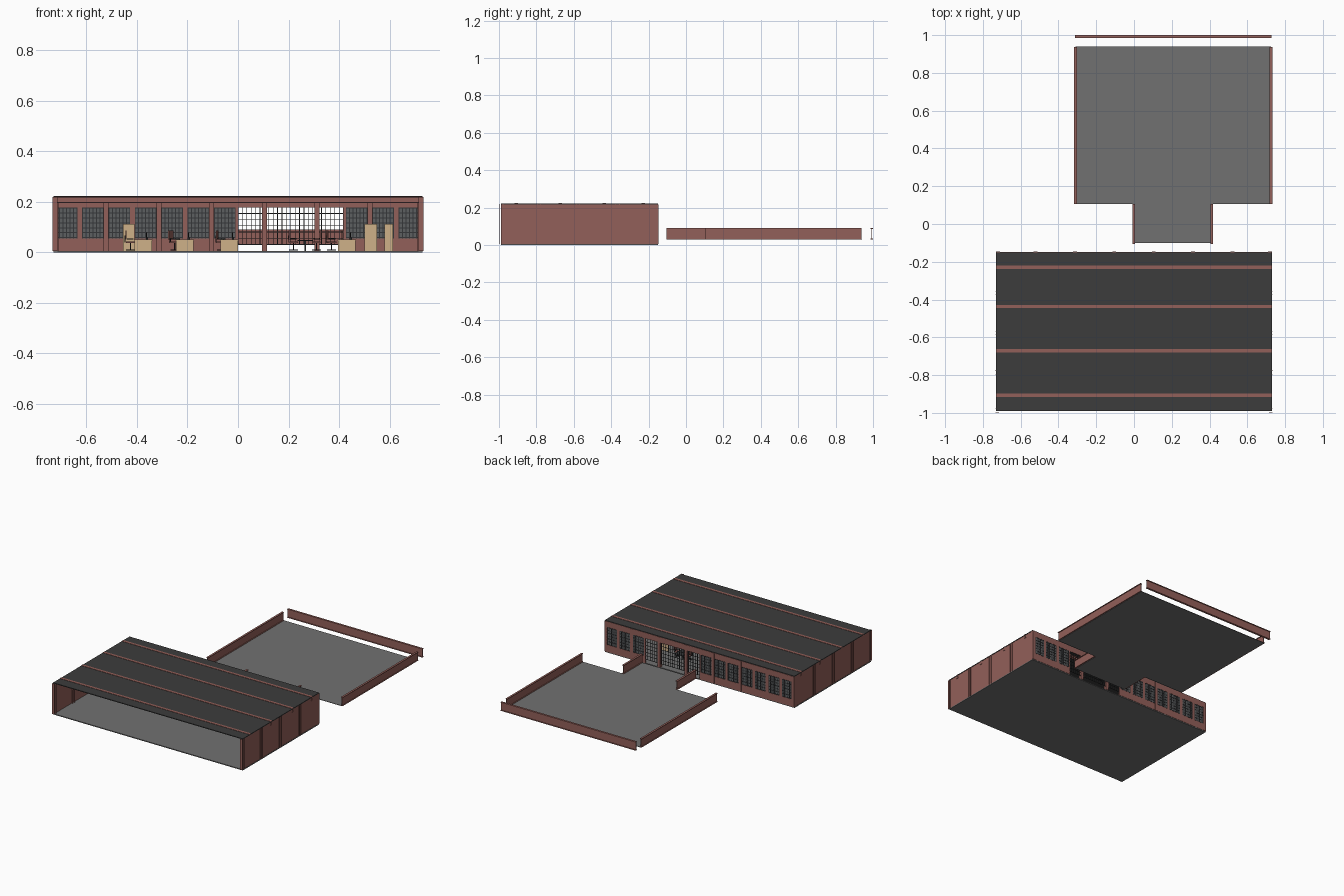
import bpy, bmesh, math
from mathutils import Matrix, Vector


def mat(name, r, g, b):
    m = bpy.data.materials.new(name)
    m.diffuse_color = (r, g, b, 1)
    return m


RED = mat("rust red steel", 0.29, 0.115, 0.10)
ROOF = mat("dark roof grey", 0.045, 0.045, 0.045)
GREY = mat("floor grey", 0.165, 0.165, 0.165)
BAR = mat("window bar grey", 0.035, 0.037, 0.04)
PANE = mat("pane grey", 0.11, 0.115, 0.12)
TAN = mat("light wood", 0.62, 0.44, 0.25)
BLACK = mat("black plastic", 0.02, 0.02, 0.022)


def boxes(name, material, spans):
    """One object from boxes given as (x0, x1, y0, y1, z0, z1)."""
    bm = bmesh.new()
    for x0, x1, y0, y1, z0, z1 in spans:
        c = Vector(((x0 + x1) / 2, (y0 + y1) / 2, (z0 + z1) / 2))
        bmesh.ops.create_cube(bm, size=1, matrix=Matrix.Translation(c) @ Matrix.Diagonal((x1 - x0, y1 - y0, z1 - z0, 1)))
    me = bpy.data.meshes.new(name)
    bm.to_mesh(me)
    bm.free()
    me.materials.append(material)
    ob = bpy.data.objects.new(name, me)
    bpy.context.collection.objects.link(ob)
    return ob


W, Y0, Y1 = 0.73, -0.99, -0.15     # building half width, front and back
BAY = 2 * W / 7
FL = 0.006                         # floor top

# Floor and roof
boxes("building_floor", GREY, [(-W, W, Y0, Y1, 0, FL)])
boxes("roof_panel", ROOF, [(-W, W, Y0, Y1, 0.216, 0.221)])

# Roof I-beams crossing the building
beams = []
for y in (-0.228, -0.437, -0.672, -0.907):
    beams += [(-W, W, y - 0.009, y + 0.009, 0.219, 0.223),
              (-W, W, y - 0.003, y + 0.003, 0.199, 0.219),
              (-W, W, y - 0.009, y + 0.009, 0.195, 0.199)]
boxes("roof_beams", RED, beams)

# Side walls with I-section columns
walls, cols = [], []
for s in (-1, 1):
    a, b = sorted((s * 0.722, s * 0.728))
    walls.append((a, b, Y0, Y1, FL - 0.002, 0.217))
    for y in (-0.988, -0.785, -0.577, -0.365):
        a, b = sorted((s * 0.714, s * 0.733))
        cols += [(a, b, y - 0.011, y - 0.008, FL, 0.219), (a, b, y + 0.008, y + 0.011, FL, 0.219)]
boxes("side_walls", RED, walls)
boxes("side_columns", RED, cols)

# Back wall: low wall, header, columns and mullions; slots 7-10 are open
A, B = Y1 - 0.005, Y1 + 0.002
boxes("back_low_wall", RED, [(-W, 0, A, B, FL, 0.055), (BAY * 2, W, A, B, FL, 0.055)])
boxes("back_header", RED, [(-W, W, A, B, 0.178, 0.217)])
cx = [-W + 0.01] + [-W + BAY * k for k in range(1, 7)] + [W - 0.01]
boxes("back_columns", RED, [(x - 0.01, x + 0.01, Y1 - 0.016, Y1 + 0.004, FL, 0.216) for x in cx])
mull, panes, bars, grid = [], [], [], []
for i in range(14):
    x0 = -W + i * BAY / 2
    x1 = x0 + BAY / 2
    if 7 <= i <= 10:               # open grille
        for k in range(7):
            x = x0 + (x1 - x0) * k / 6
            grid.append((x - 0.0013, x + 0.0013, A + 0.002, B - 0.002, 0.03, 0.18))
        for k in range(7):
            z = 0.032 + 0.0243 * k
            grid.append((x0, x1, A + 0.002, B - 0.002, z - 0.0013, z + 0.0013))
        continue
    mull += [(x0, x0 + 0.009, A, B, 0.055, 0.178), (x1 - 0.009, x1, A, B, 0.055, 0.178)]
    p0, p1 = x0 + 0.009, x1 - 0.009
    panes.append((p0, p1, A + 0.003, B - 0.002, 0.055, 0.178))
    for k in range(7):
        x = p0 + 0.0015 + (p1 - p0 - 0.003) * k / 6
        bars.append((x - 0.002, x + 0.002, A + 0.001, B, 0.055, 0.178))
    for k in range(7):
        z = 0.058 + 0.0195 * k
        bars.append((p0, p1, A + 0.001, B, z - 0.002, z + 0.002))
boxes("window_mullions", RED, mull)
boxes("window_panes", PANE, panes)
boxes("window_bars", BAR, bars)
boxes("entrance_grille", BAR, grid)

# Ceiling lamps
boxes("ceiling_lamps", BLACK, [(x - 0.011, x + 0.011, y - 0.011, y + 0.011, 0.202, 0.216)
                               for x in (-0.47, 0, 0.47) for y in (-0.8, -0.55, -0.33)])

# Terrace slab with its walkway
boxes("terrace_slab", GREY, [(-0.31, 0.725, 0.105, 0.94, 0.028, 0.031), (0, 0.41, -0.1, 0.105, 0.028, 0.031)])


def rail(name, x0, x1, y0, y1):
    """I-section parapet along the longer side of its footprint."""
    dx, dy = (0.005, 0) if x1 - x0 < y1 - y0 else (0, 0.005)
    boxes(name, RED, [(x0, x1, y0, y1, 0.086, 0.09), (x0, x1, y0, y1, 0.03, 0.034),
                      (x0 + dx, x1 - dx, y0 + dy, y1 - dy, 0.034, 0.086)])


rail("terrace_left_rail", -0.317, -0.303, 0.105, 0.938)
rail("terrace_right_rail", 0.718, 0.732, 0.105, 0.938)
rail("terrace_end_rail", -0.312, 0.728, 0.986, 1.0)
rail("walkway_left_rail", -0.008, 0.006, -0.105, 0.105)
rail("walkway_right_rail", 0.404, 0.418, -0.105, 0.105)


# Furniture
def chair(x, y, angle):
    parts = [boxes("chair_seat", RED, [(-0.017, 0.017, -0.017, 0.017, 0.03, 0.036)]),
             boxes("chair_back", RED, [(-0.017, 0.017, 0.015, 0.02, 0.044, 0.08)]),
             boxes("chair_frame", BLACK, [(-0.002, 0.002, -0.002, 0.002, 0.004, 0.03),
                                          (-0.018, 0.018, -0.002, 0.002, 0.001, 0.005),
                                          (-0.002, 0.002, -0.018, 0.018, 0.001, 0.005),
                                          (-0.003, 0.003, 0.02, 0.023, 0.032, 0.06),
                                          (-0.021, -0.018, -0.012, 0.014, 0.045, 0.048),
                                          (0.018, 0.021, -0.012, 0.014, 0.045, 0.048)])]
    for p in parts:
        p.location = (x, y, FL)
        p.rotation_euler.z = angle


def desk(x, y):
    d = boxes("desk", TAN, [(-0.037, 0.037, -0.05, 0.05, 0.04, 0.044),
                            (-0.035, 0.035, -0.048, -0.044, 0, 0.04),
                            (-0.035, 0.035, 0.044, 0.048, 0, 0.04),
                            (0.03, 0.034, -0.044, 0.044, 0.005, 0.04)])
    m = boxes("monitor", BLACK, [(0.012, 0.016, -0.02, 0.02, 0.052, 0.072),
                                 (0.011, 0.02, -0.008, 0.008, 0.044, 0.052)])
    d.location = m.location = (x, y, FL)


for x in (-0.375, -0.21, -0.035, 0.43):
    desk(x, -0.42)
for x, y, a in ((-0.425, -0.42, 90), (-0.25, -0.42, 60), (-0.065, -0.42, 80),
                (0.22, -0.35, 90), (0.31, -0.35, -90), (0.37, -0.42, 100)):
    chair(x, y, math.radians(a))

# Meeting table between the two middle chairs
boxes("meeting_table", BAR, [(0.235, 0.295, -0.4, -0.3, 0.044, 0.048),
                             (0.262, 0.268, -0.36, -0.34, FL, 0.044)])
# Tall cabinets
boxes("cabinets", TAN, [(-0.455, -0.41, -0.26, -0.2, FL, 0.112),
                        (0.5, 0.55, -0.26, -0.21, FL, 0.112),
                        (0.58, 0.612, -0.26, -0.21, FL, 0.112)])
